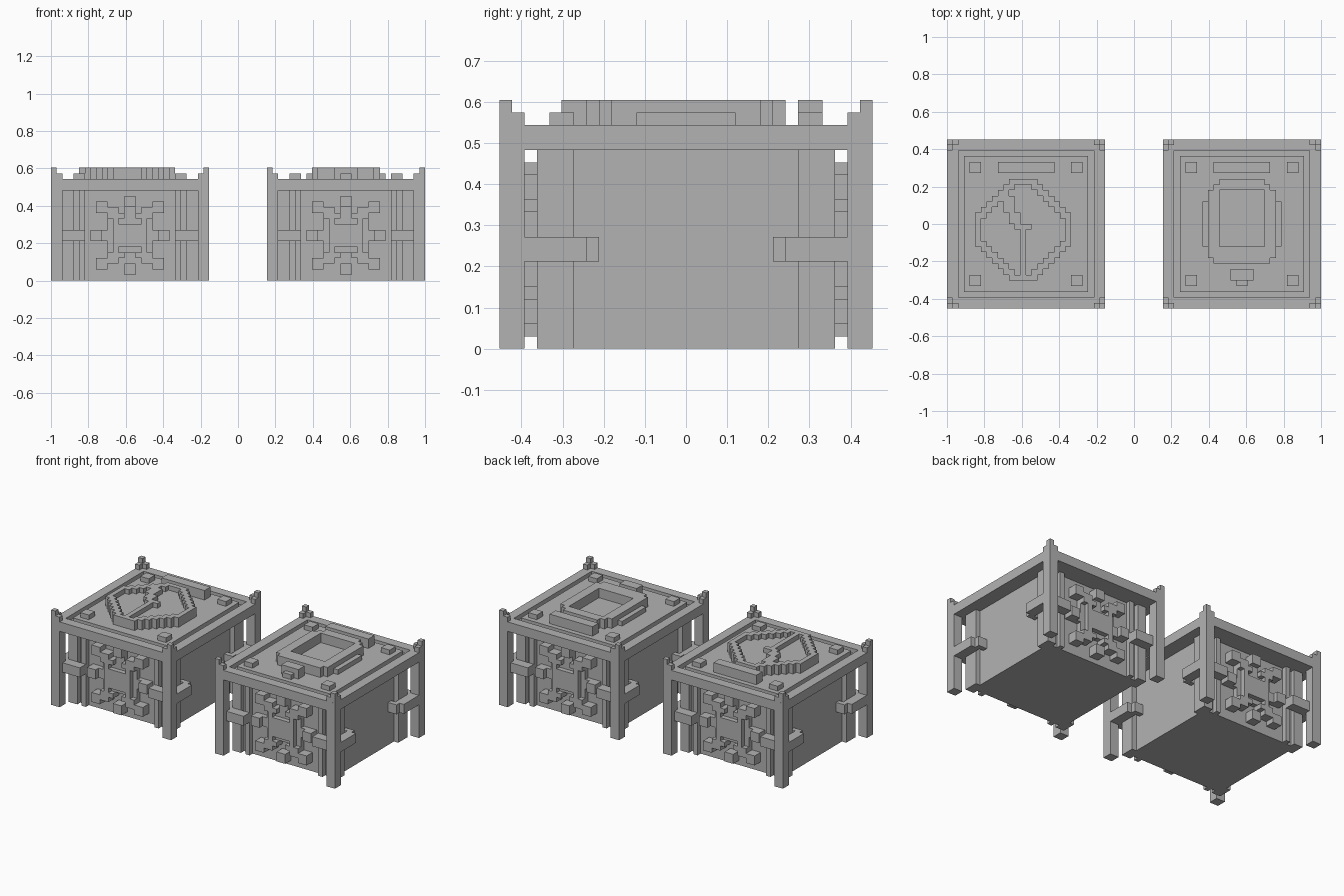
import bpy
import bmesh
from mathutils import Matrix, Vector

V = 0.0302            # edge of one block
W, D = 28, 30         # cabinet size in blocks

if "Cube" in bpy.data.objects:
    bpy.data.objects.remove(bpy.data.objects["Cube"])

grey = bpy.data.materials.new("plain_grey")
grey.use_nodes = True
COLOUR = (0.45, 0.45, 0.45, 1)
grey.diffuse_color = COLOUR
grey.node_tree.nodes["Principled BSDF"].inputs["Base Color"].default_value = COLOUR


def part(name, origin_x, boxes):
    """One object from boxes given as (x0, x1, y0, y1, z0, z1) in blocks."""
    bm = bmesh.new()
    for x0, x1, y0, y1, z0, z1 in boxes:
        centre = Vector((origin_x + (x0 + x1) / 2 * V, ((y0 + y1) / 2 - D / 2) * V, (z0 + z1) / 2 * V))
        size = Vector((abs(x1 - x0), abs(y1 - y0), abs(z1 - z0))) * V
        bmesh.ops.create_cube(bm, size=1, matrix=Matrix.Translation(centre) @ Matrix.Diagonal(size).to_4x4())
    mesh = bpy.data.meshes.new(name)
    bm.to_mesh(mesh)
    bm.free()
    mesh.materials.append(grey)
    bpy.context.collection.objects.link(bpy.data.objects.new(name, mesh))


def mirror_x(boxes):
    return boxes + [(W - b, W - a, c, d, e, f) for a, b, c, d, e, f in boxes]


def mirror_y(boxes):
    return boxes + [(a, b, D - d, D - c, e, f) for a, b, c, d, e, f in boxes]


def mirror_z(boxes):
    return boxes + [(a, b, c, d, 16 - f, 16 - e) for a, b, c, d, e, f in boxes]


def four(boxes):
    return mirror_y(mirror_x(boxes))


def cabinet(side, ox):
    # Corner posts with stepped tips
    part(side + "_corner_posts", ox, four([
        (0, 2, 0, 2, 0, 18), (0, 2, 0, 1, 18, 19), (0, 1, 1, 2, 18, 19), (0, 1, 0, 1, 19, 20)]))
    # Rails joining the posts
    part(side + "_top_rails", ox,
         mirror_x([(0, 2, 2, D - 2, 16, 18)]) + mirror_y([(2, W - 2, 0, 2, 16, 18)]))
    # Lid panel with a groove around it
    part(side + "_lid", ox, [(2, W - 2, 2, D - 2, 16, 17), (3, W - 3, 3, D - 3, 17, 18)])
    # Body and its corner pilasters
    part(side + "_body", ox, [(3, W - 3, 4, D - 4, 0, 16)])
    part(side + "_pilasters", ox, four([(2, 4, 3, 6, 0, 16), (5, 6, 3, 4, 0, 16)]))
    # Brackets tying posts to the body
    part(side + "_brackets", ox, four([
        (2, 6, 1, 3, 7, 9), (0, 2, 2, 7, 7, 9), (1, 3, 7, 8, 7, 9)]))
    # Lattice ornament on front and back
    quarter = [
        (8, 10, 2, 4, 12, 14),      # corner block
        (10, 11, 2, 4, 11, 13),     # stepped link
        (11, 12, 2, 4, 8, 13),      # upright
        (10, 14, 3, 4, 10, 11),     # inner ring, top
        (10, 11, 3, 4, 8, 10),      # inner ring, side
        (13, 14, 2, 4, 13, 15),     # end of the cross
        (12, 13, 2, 4, 11, 12),
    ]
    cross = [(13, 14, 3, 4, 8, 13), (7, 9, 2, 4, 7, 9), (9, 13, 3, 4, 7, 9), (12, 14, 2, 4, 6, 10)]
    part(side + "_lattice", ox, four(mirror_z(quarter) + cross))
    # Lid studs and back bar
    part(side + "_lid_studs", ox, four([(4, 6, 4, 6, 18, 19)]))
    part(side + "_lid_bar", ox, [(9, 19, 24, 26, 18, 20)])


left_x, right_x = -1, 1 - W * V
cabinet("first", left_x)
cabinet("second", right_x)


# Round emblem: stepped rim around a lower floor
def inside(x, y):
    dx, dy = abs(x - 13), abs(y - 13.5)
    return dx <= 8 and dy <= 8.5 and dx + dy <= 10.5


rim, floor = [], []
for y in range(5, 23):
    row = [x for x in range(5, 22) if inside(x, y)]
    floor.append((row[0], row[-1] + 1, y, y + 1, 18, 19))
    for x in row:
        if not all(inside(x + i, y + j) for i in (-1, 0, 1) for j in (-1, 0, 1)):
            rim.append((x, x + 1, y, y + 1, 18, 20))
part("round_emblem_rim", left_x, rim)
part("round_emblem_floor", left_x, floor)
part("round_emblem_stem", left_x, [
    (13, 14, 6, 14, 19, 20), (12, 15, 14, 15, 19, 20), (10, 12, 17, 20, 19, 20), (11, 13, 15, 17, 19, 20)])

# Framed emblem: open frame with side bars and a tail
part("framed_emblem", right_x, [
    (8, 10, 9, 21, 18, 20), (18, 20, 9, 21, 18, 20),
    (9, 19, 8, 11, 18, 20), (9, 19, 21, 22, 18, 20), (10, 18, 22, 23, 18, 20)])
part("framed_emblem_side_bars", right_x, mirror_x([(7, 8, 11, 19, 18, 19)]))
part("framed_emblem_tail", right_x, [
    (12, 16, 5, 7, 18, 20), (13, 15, 4, 5, 18, 19)])
